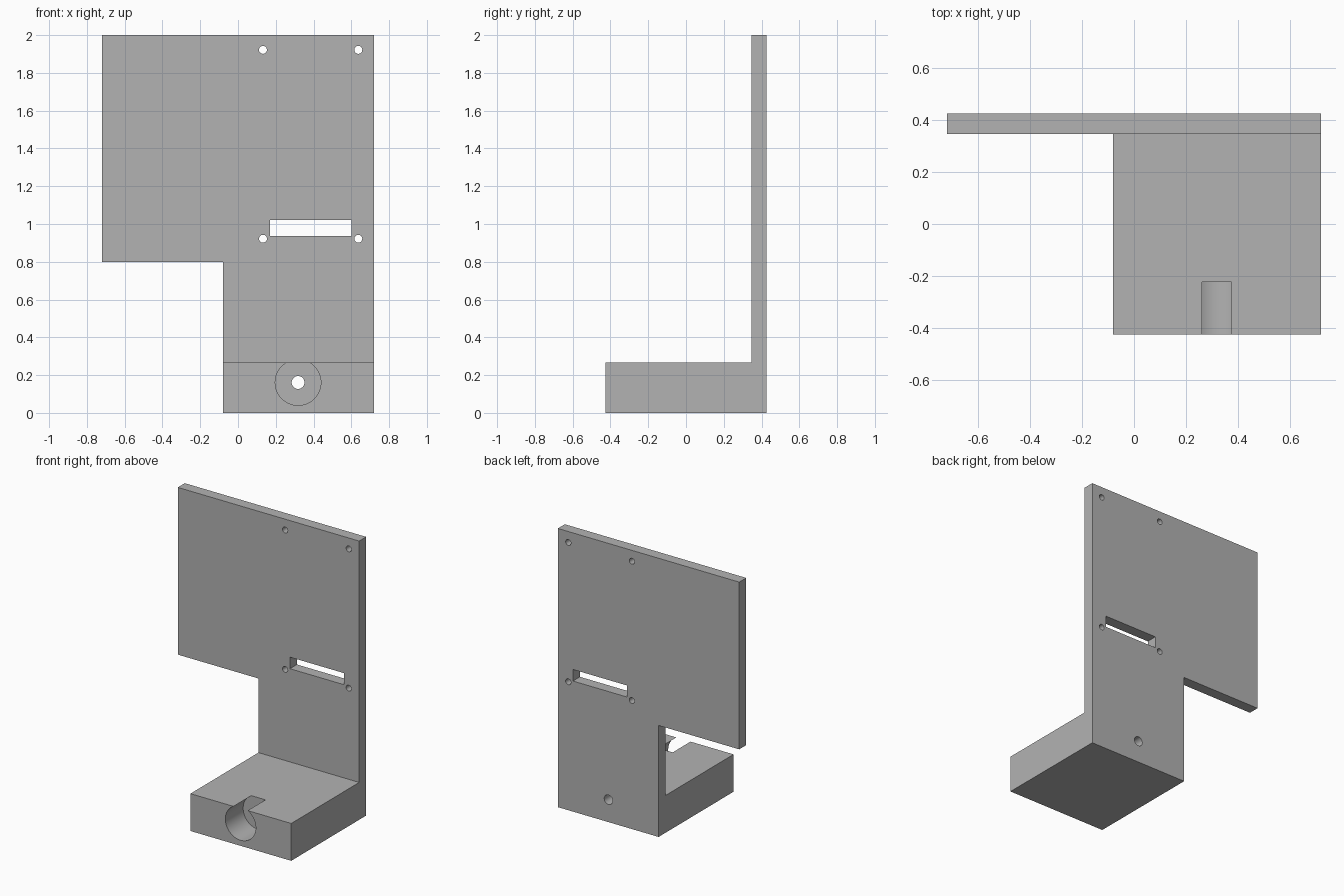
import bpy
import bmesh
import math
from mathutils import Matrix, Vector

cube = bpy.data.objects.get("Cube")
if cube:
    bpy.data.objects.remove(cube, do_unlink=True)

grey = bpy.data.materials.new("plain grey")
grey.use_nodes = True
colour = (0.448, 0.448, 0.448, 1)
grey.diffuse_color = colour
grey.node_tree.nodes["Principled BSDF"].inputs["Base Color"].default_value = colour


def finish(name, bm):
    bmesh.ops.recalc_face_normals(bm, faces=bm.faces[:])
    mesh = bpy.data.meshes.new(name)
    bm.to_mesh(mesh)
    bm.free()
    mesh.materials.append(grey)
    obj = bpy.data.objects.new(name, mesh)
    bpy.context.collection.objects.link(obj)
    return obj


def prism(name, points, offset):
    """Extrude a closed outline along the offset vector."""
    bm = bmesh.new()
    face = bm.faces.new([bm.verts.new(p) for p in points])
    ext = bmesh.ops.extrude_face_region(bm, geom=[face])
    moved = [v for v in ext["geom"] if isinstance(v, bmesh.types.BMVert)]
    bmesh.ops.translate(bm, verts=moved, vec=Vector(offset))
    return finish(name, bm)


def drill(name, x, z, radius, y0, y1, sides):
    """Cylinder running front to back."""
    bm = bmesh.new()
    turn = Matrix.Translation((x, (y0 + y1) / 2, z)) @ Matrix.Rotation(math.pi / 2, 4, "X")
    bmesh.ops.create_cone(bm, cap_ends=True, segments=sides, radius1=radius,
                          radius2=radius, depth=y1 - y0, matrix=turn)
    return finish(name, bm)


def combine(obj, tool, operation):
    """Apply a boolean and remove the tool."""
    tool.hide_render = True
    mod = obj.modifiers.new("cut", "BOOLEAN")
    mod.operation, mod.object, mod.solver = operation, tool, "EXACT"
    graph = bpy.context.evaluated_depsgraph_get()
    mesh = bpy.data.meshes.new_from_object(obj.evaluated_get(graph))
    obj.modifiers.clear()
    obj.data = mesh
    bpy.data.objects.remove(tool, do_unlink=True)


# Bracket body: stepped front outline crossed with an L-shaped side profile
outline = [(-0.72, 2), (0.72, 2), (0.72, 0), (-0.08, 0), (-0.08, 0.8), (-0.72, 0.8)]
bracket = prism("mounting_bracket", [(x, -0.6, z) for x, z in outline], (0, 1.2, 0))
profile = [(-0.425, -0.1), (0.425, -0.1), (0.425, 2.1), (0.346, 2.1),
           (0.346, 0.268), (-0.425, 0.268)]
combine(bracket, prism("side_profile", [(-1, y, z) for y, z in profile], (2, 0, 0)),
        "INTERSECT")

# Cable slot
slot = [(0.17, 0.937), (0.6, 0.937), (0.6, 1.02), (0.17, 1.02)]
combine(bracket, prism("slot_cutter", [(x, 0.2, z) for x, z in slot], (0, 0.4, 0)),
        "DIFFERENCE")

# Four screw holes in the plate
for x in (0.132, 0.637):
    for z in (0.922, 1.922):
        combine(bracket, drill("screw_cutter", x, z, 0.021, 0.2, 0.6, 32), "DIFFERENCE")

# Counterbore and through hole in the foot
combine(bracket, drill("bore_cutter", 0.318, 0.161, 0.121, -0.6, -0.223, 64), "DIFFERENCE")
combine(bracket, drill("bolt_cutter", 0.318, 0.161, 0.034, -0.7, 0.7, 32), "DIFFERENCE")

bpy.ops.object.select_all(action="DESELECT")
bpy.context.view_layer.objects.active = bracket
bracket.select_set(True)
bpy.ops.object.shade_smooth_by_angle(angle=math.radians(30))
